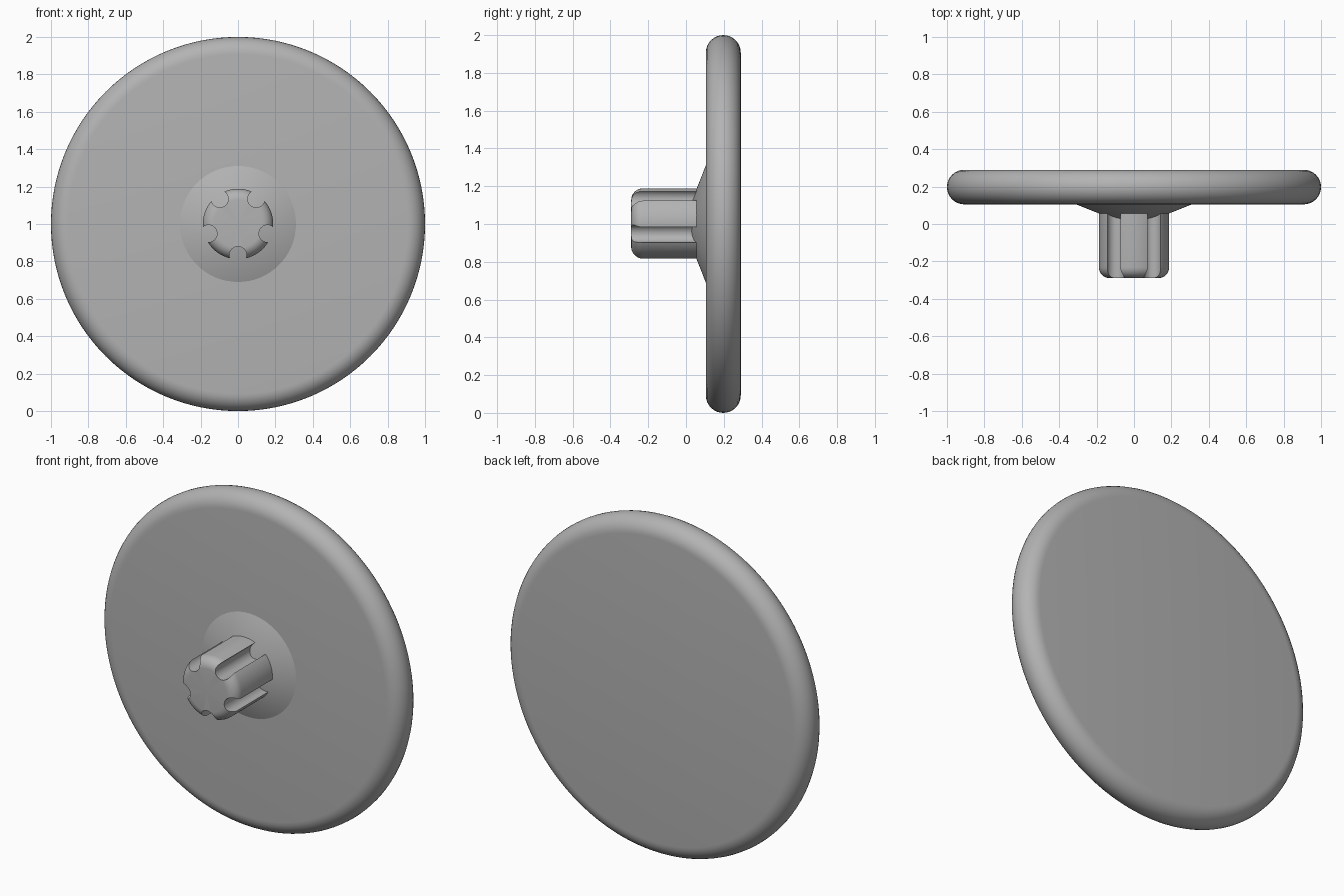
import bpy, bmesh
from math import cos, sin, pi, radians
from mathutils import Matrix, Vector

if "Cube" in bpy.data.objects:
    bpy.data.objects.remove(bpy.data.objects["Cube"])

grey = bpy.data.materials.new("plain grey")
grey.use_nodes = True
COLOUR = (0.45, 0.45, 0.45, 1)
grey.diffuse_color = COLOUR
grey.node_tree.nodes["Principled BSDF"].inputs["Base Color"].default_value = COLOUR

CENTRE = Vector((0, 0, 1))


def arc(r, y, radius, start, end, steps):
    """Points (radius, y) along an arc, angles in degrees."""
    angles = [radians(start + (end - start) * i / steps) for i in range(steps + 1)]
    return [(r + radius * cos(a), y + radius * sin(a)) for a in angles]


def lathe(name, profile, steps):
    """Turn a (radius, y) profile about the horizontal axis."""
    bm = bmesh.new()
    verts = [bm.verts.new((r, y, 0)) for r, y in profile]
    edges = [bm.edges.new(pair) for pair in zip(verts, verts[1:])]
    bmesh.ops.spin(bm, geom=verts + edges, cent=(0, 0, 0), axis=(0, 1, 0),
                   angle=2 * pi, steps=steps)
    bmesh.ops.remove_doubles(bm, verts=bm.verts, dist=0.0001)
    bmesh.ops.recalc_face_normals(bm, faces=bm.faces)
    mesh = bpy.data.meshes.new(name)
    bm.to_mesh(mesh)
    bm.free()
    mesh.materials.append(grey)
    obj = bpy.data.objects.new(name, mesh)
    obj.location = CENTRE
    bpy.context.collection.objects.link(obj)
    return obj


def smooth(obj):
    bpy.ops.object.select_all(action="DESELECT")
    obj.select_set(True)
    bpy.context.view_layer.objects.active = obj
    bpy.ops.object.shade_smooth_by_angle(angle=radians(35))


# Disc with a fully rounded rim
front, back = 0.105, 0.29
half = (back - front) / 2
disc = lathe("disc", [(0, front)] + arc(1 - half, front + half, half, -90, 90, 16)
             + [(0, back)], 128)
smooth(disc)

# Shallow cone joining the shaft to the disc
collar = lathe("collar", [(0, 0.03), (0.12, 0.03), (0.31, front), (0.31, 0.12), (0, 0.12)], 64)
smooth(collar)

# Shaft with a rounded front edge
tip, fillet, radius = -0.29, 0.06, 0.188
shaft = lathe("grooved_shaft", [(0, tip)] + arc(radius - fillet, tip + fillet, fillet, -90, 0, 8)
              + [(radius, 0.09), (0, 0.09)], 80)

# Five round grooves along the shaft
bm = bmesh.new()
for i in range(5):
    a = radians(-90 + 72 * i)
    place = Matrix.Translation((0.166 * cos(a), -0.1, 0.166 * sin(a))) @ Matrix.Rotation(pi / 2, 4, "X")
    bmesh.ops.create_cone(bm, cap_ends=True, segments=32, radius1=0.046, radius2=0.046,
                          depth=0.6, matrix=place)
mesh = bpy.data.meshes.new("groove_cutter")
bm.to_mesh(mesh)
bm.free()
mesh.materials.append(grey)
cutter = bpy.data.objects.new("groove_cutter", mesh)
cutter.location = CENTRE
cutter.hide_render = True
bpy.context.collection.objects.link(cutter)

cut = shaft.modifiers.new("grooves", "BOOLEAN")
cut.operation = "DIFFERENCE"
cut.solver = "EXACT"
cut.object = cutter
bpy.context.view_layer.objects.active = shaft
bpy.ops.object.modifier_apply(modifier=cut.name)
bpy.data.objects.remove(cutter)
smooth(shaft)
